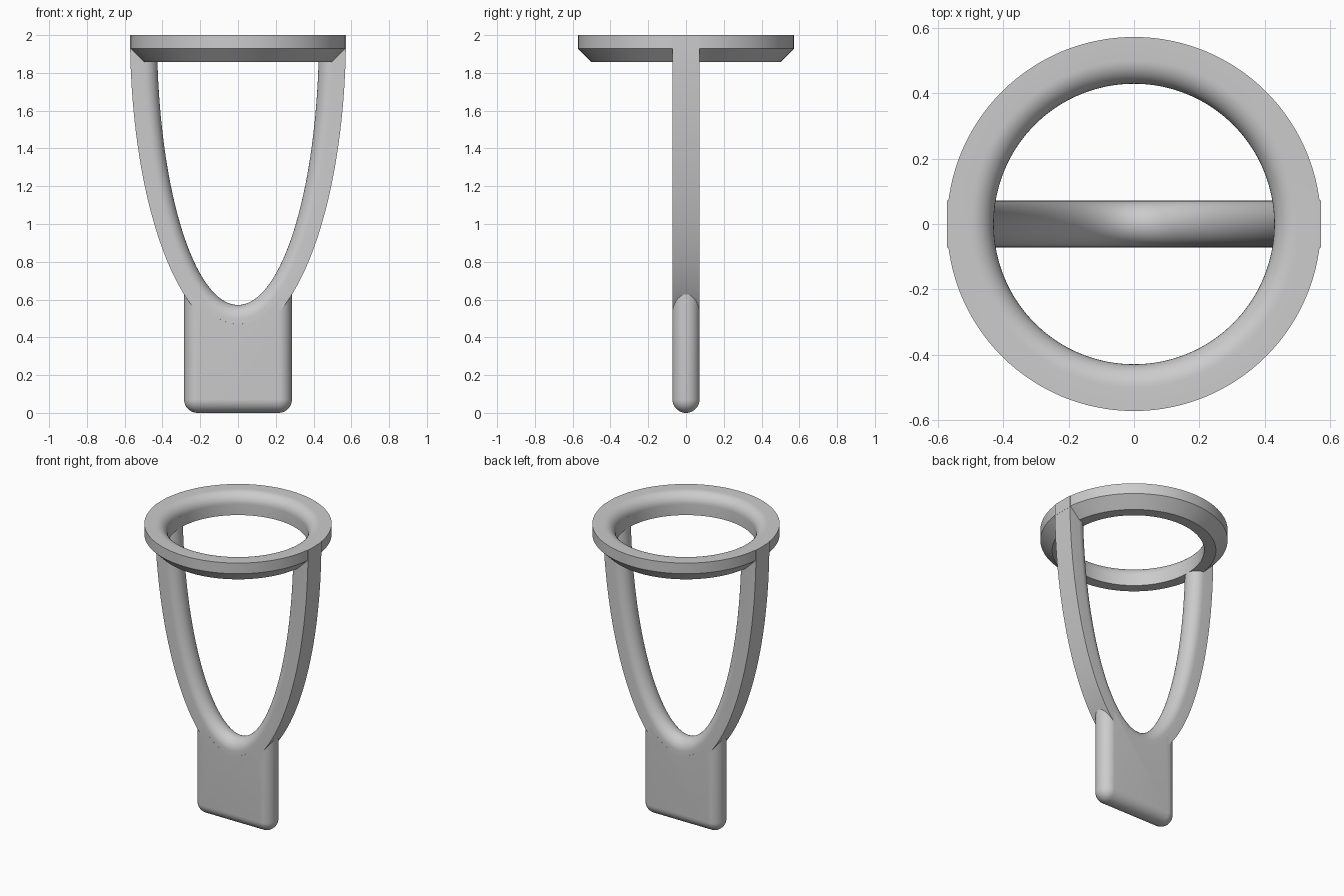
import bpy, bmesh
from math import sin, cos, pi, sqrt, asin, radians

default = bpy.data.objects.get("Cube")
if default:
    bpy.data.objects.remove(default, do_unlink=True)

R = 1 / 14          # half thickness, also the edge radius
TOP = 2.0           # height of the ring top and of the ellipse centres
INNER = (6 * R, 20 * R)
OUTER = (8 * R, 1.585)

grey = bpy.data.materials.new("light_grey")
grey.use_nodes = True
colour = (0.6, 0.6, 0.6, 1)
grey.diffuse_color = colour
grey.node_tree.nodes["Principled BSDF"].inputs["Base Color"].default_value = colour


def skin(name, loops, closed=False, caps=True):
    """Join point loops of equal length into a smooth-shaded solid."""
    bm = bmesh.new()
    rows = [[bm.verts.new(p) for p in loop] for loop in loops]
    n = len(rows[0])
    pairs = list(zip(rows, rows[1:]))
    if closed:
        pairs.append((rows[-1], rows[0]))
    for a, b in pairs:
        for i in range(n):
            j = (i + 1) % n
            bm.faces.new((a[i], a[j], b[j], b[i]))
    if caps and not closed:
        bm.faces.new(rows[0])
        bm.faces.new(rows[-1])
    bmesh.ops.remove_doubles(bm, verts=bm.verts, dist=1e-5)
    bmesh.ops.recalc_face_normals(bm, faces=bm.faces)
    mesh = bpy.data.meshes.new(name)
    bm.to_mesh(mesh)
    bm.free()
    mesh.materials.append(grey)
    obj = bpy.data.objects.new(name, mesh)
    bpy.context.collection.objects.link(obj)
    bpy.ops.object.select_all(action='DESELECT')
    obj.select_set(True)
    bpy.context.view_layer.objects.active = obj
    bpy.ops.object.shade_smooth_by_angle(angle=radians(30))
    return obj


# Ring: chamfered below, rounded on the upper inside edge
profile = [(6 * R, TOP - 2 * R), (7 * R, TOP - 2 * R), (8 * R, TOP - R), (8 * R, TOP)]
for k in range(11):
    a = pi / 2 + k * pi / 20
    profile.append((7 * R + R * cos(a), TOP - R + R * sin(a)))
SEG = 128
skin("ring", [[(r * cos(2 * pi * i / SEG), r * sin(2 * pi * i / SEG), z)
               for r, z in profile] for i in range(SEG)], closed=True)

# Fork: elliptical arch, flat outside and half-round inside
section = [(1, -R), (1, R)]
for k in range(17):
    a = k * pi / 16
    section.append((0.5 - 0.5 * sin(a), R * cos(a)))


def arch(t, s, y):
    a, b = (i + (o - i) * s for i, o in zip(INNER, OUTER))
    return (a * cos(t), y, TOP - b * sin(t))


start = asin(R / 1.5)
STEPS = 96
skin("fork", [[arch(start + (pi - 2 * start) * i / STEPS, s, y) for s, y in section]
              for i in range(STEPS + 1)])

# Lugs: carry the outer leg faces up to the ring top
for side, label in ((1, "left"), (-1, "right")):
    skin(label + "_lug", [[(side * x, y, z) for x, y in
                           ((7 * R, -R), (8 * R, -R), (8 * R, R), (7 * R, R))]
                          for z in (TOP - 1.1 * R, TOP - 0.0005)])

# Tab: plate with fully rounded edges, its top hidden inside the fork
CORNER_X = 3 * R


def tab_outline(theta):
    rho, y = R * cos(theta), (R + 0.0002) * sin(theta)
    pts = []
    for side, first in ((-1, pi), (1, 1.5 * pi)):
        for k in range(9):
            a = first + k * pi / 16
            pts.append((side * CORNER_X + rho * cos(a), y, R + rho * sin(a)))
    half = CORNER_X + rho
    for k in range(17):
        x = half * (1 - k / 8)
        pts.append((x, y, TOP - 1.53 * sqrt(1 - (x / 0.52) ** 2)))
    return pts


skin("tab", [tab_outline(-pi / 2 + k * pi / 20) for k in range(21)])
